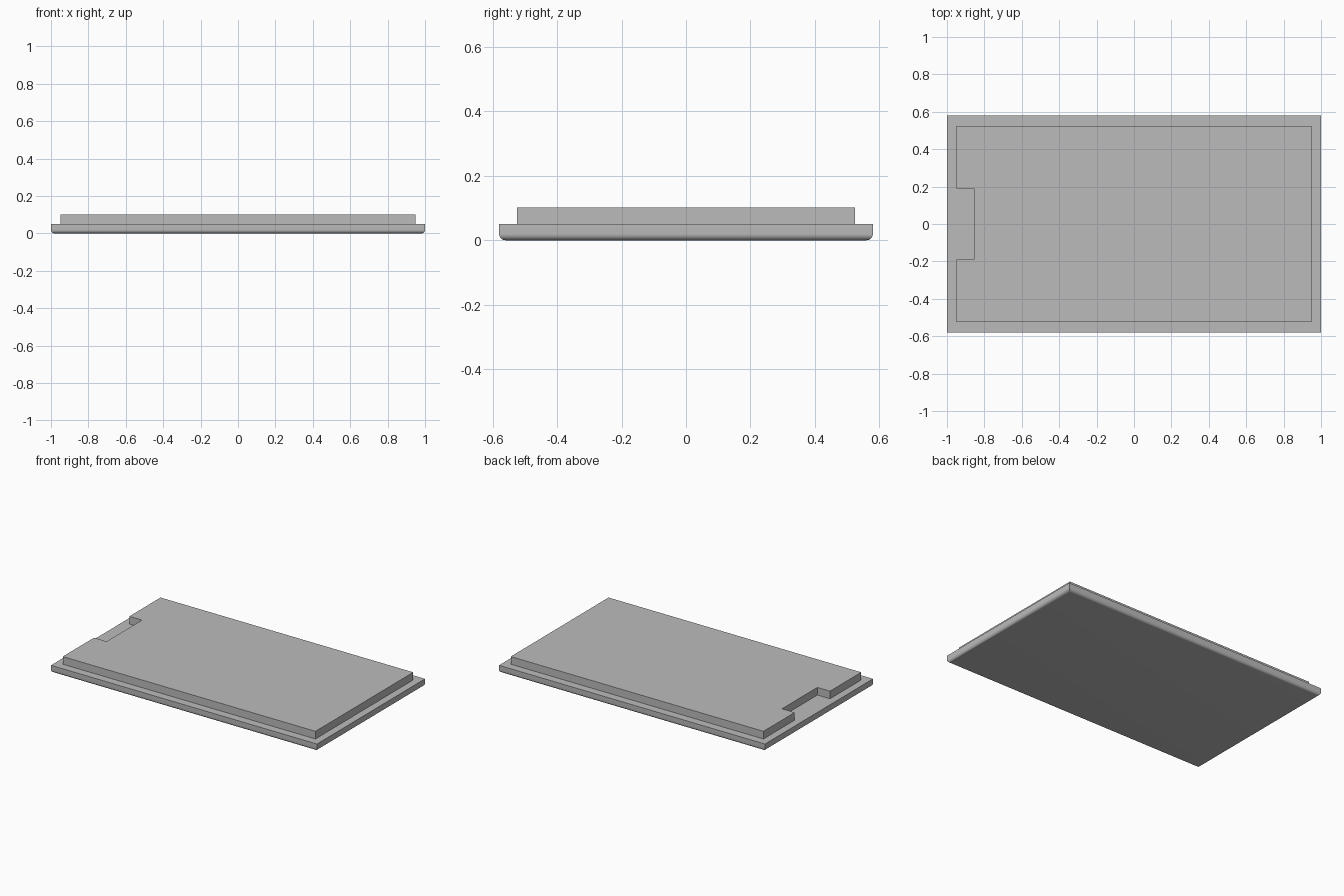
import bpy
import bmesh
import math

cube = bpy.data.objects.get("Cube")
if cube:
    bpy.data.objects.remove(cube, do_unlink=True)

grey = bpy.data.materials.new("plain_grey")
grey.use_nodes = True
colour = (0.5, 0.5, 0.5, 1.0)
grey.diffuse_color = colour
grey.node_tree.nodes["Principled BSDF"].inputs["Base Color"].default_value = colour


def slab(name, outline, bottom, top, round_radius=0.0):
    """Extrude an outline upward, optionally rounding its underside edges."""
    bm = bmesh.new()
    base = bm.faces.new([bm.verts.new((x, y, bottom)) for x, y in outline])
    raised = bmesh.ops.extrude_face_region(bm, geom=[base], use_keep_orig=True)["geom"]
    for v in raised:
        if isinstance(v, bmesh.types.BMVert):
            v.co.z = top
    bmesh.ops.recalc_face_normals(bm, faces=bm.faces[:])
    if round_radius:
        low = [e for e in bm.edges if all(v.co.z < bottom + 1e-5 for v in e.verts)]
        bmesh.ops.bevel(bm, geom=low, offset=round_radius, offset_type='OFFSET',
                        segments=8, profile=0.5, affect='EDGES')
    mesh = bpy.data.meshes.new(name)
    bm.to_mesh(mesh)
    bm.free()
    mesh.materials.append(grey)
    obj = bpy.data.objects.new(name, mesh)
    bpy.context.collection.objects.link(obj)
    bpy.ops.object.select_all(action='DESELECT')
    obj.select_set(True)
    bpy.context.view_layer.objects.active = obj
    bpy.ops.object.shade_smooth_by_angle(angle=math.radians(30))
    return obj


# Base plate with a rounded underside and square corners
slab("base_plate", [(-1, -0.58), (1, -0.58), (1, 0.58), (-1, 0.58)], 0.0, 0.05, 0.02)

# Raised panel with a finger notch in its right edge
slab("raised_panel",
     [(-0.95, -0.525), (0.95, -0.525), (0.95, 0.525), (-0.95, 0.525),
      (-0.95, 0.19), (-0.855, 0.19), (-0.855, -0.19), (-0.95, -0.19)],
     0.045, 0.102)
